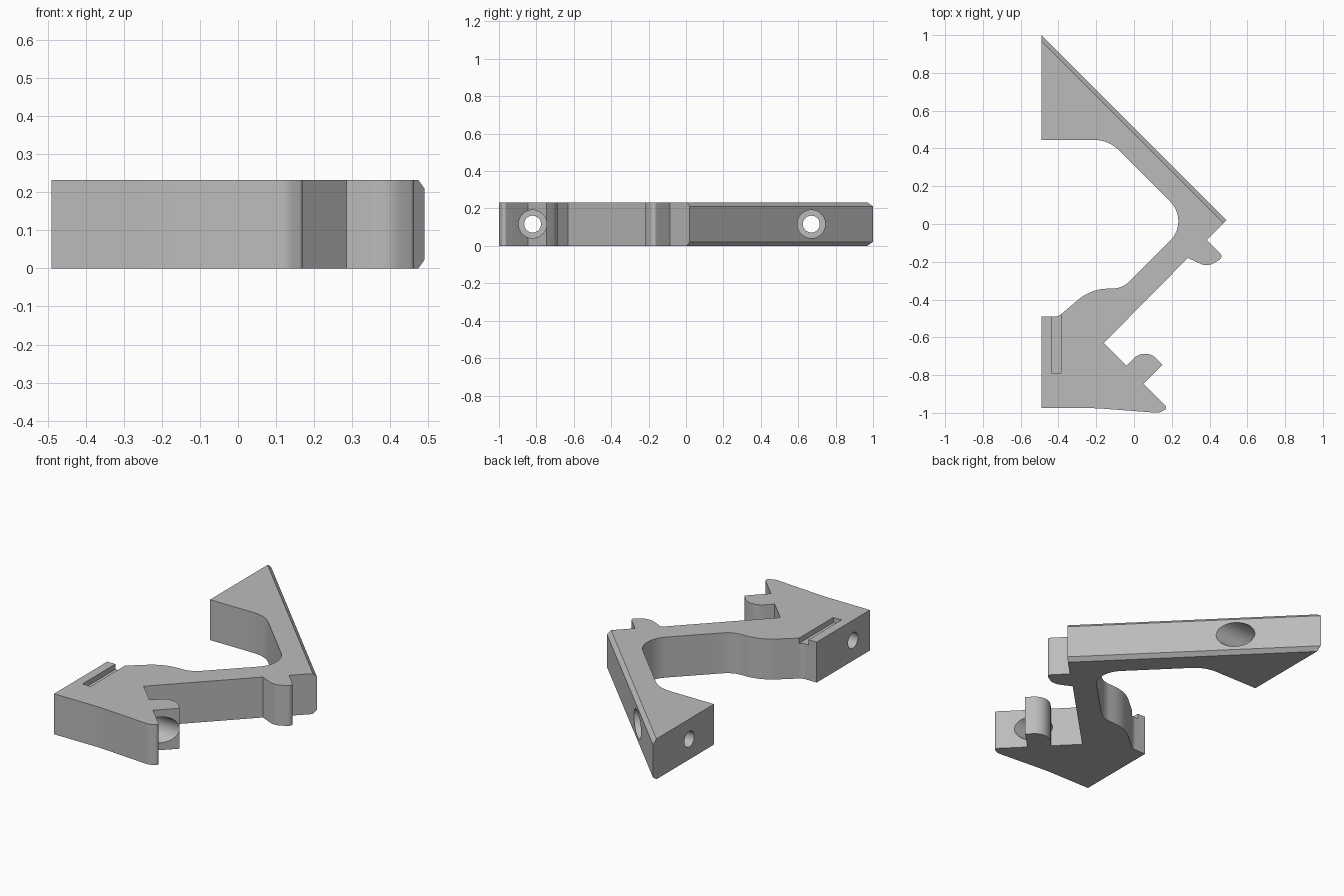
import bpy, bmesh, math
from mathutils import Vector, Matrix

if "Cube" in bpy.data.objects:
    bpy.data.objects.remove(bpy.data.objects["Cube"])

HEIGHT = 0.233
grey = bpy.data.materials.new("light_grey")
grey.use_nodes = True
grey.diffuse_color = (0.5, 0.5, 0.5, 1)
grey.node_tree.nodes["Principled BSDF"].inputs["Base Color"].default_value = (0.5, 0.5, 0.5, 1)


def rounded(points):
    """Replace each (x, y, radius) corner by an arc tangent to its sides."""
    out = []
    for i, (x, y, r) in enumerate(points):
        p = Vector((x, y))
        if r == 0:
            out.append(p)
            continue
        a = (Vector(points[i - 1][:2]) - p).normalized()
        b = (Vector(points[(i + 1) % len(points)][:2]) - p).normalized()
        half = a.angle(b) / 2
        centre = p + (a + b).normalized() * r / math.sin(half)
        start = p + a * r / math.tan(half) - centre
        end = p + b * r / math.tan(half) - centre
        sweep = start.angle_signed(end)
        for k in range(11):
            out.append(centre + Matrix.Rotation(-sweep * k / 10, 2) @ start)
    return out


def make_object(name, bm):
    bmesh.ops.recalc_face_normals(bm, faces=bm.faces)
    mesh = bpy.data.meshes.new(name)
    bm.to_mesh(mesh)
    bm.free()
    mesh.materials.append(grey)
    obj = bpy.data.objects.new(name, mesh)
    bpy.context.collection.objects.link(obj)
    return obj


# Outline seen from above: long sloped face, catches, jaw, inner cut-out
outline = rounded([
    (-0.49, 1, 0), (0.49, 0.02, 0), (0.385, -0.085, 0),
    (0.475, -0.175, 0.02), (0.39, -0.228, 0.08), (0.285, -0.18, 0),
    (-0.16, -0.63, 0), (-0.04, -0.75, 0), (0.06, -0.65, 0.085),
    (0.15, -0.745, 0), (0.05, -0.845, 0), (0.18, -0.975, 0.015),
    (0.13, -1.0, 0.05), (-0.2, -0.975, 1.0), (-0.49, -0.975, 0),
    (-0.49, -0.49, 0), (-0.4, -0.49, 0.06), (-0.23, -0.345, 0.25),
    (-0.06, -0.34, 0.13), (0.295, 0.015, 0.145), (-0.135, 0.445, 0.18),
    (-0.49, 0.445, 0)])

bm = bmesh.new()
base = bm.faces.new([bm.verts.new((p.x, p.y, 0)) for p in outline])
top = bmesh.ops.extrude_face_region(bm, geom=[base])["geom"]
bmesh.ops.translate(bm, vec=(0, 0, HEIGHT),
                    verts=[v for v in top if isinstance(v, bmesh.types.BMVert)])
# Chamfer the two long edges of the sloped face
long_edges = [e for e in bm.edges if e.calc_length() > 1.2]
bmesh.ops.bevel(bm, geom=long_edges, offset=0.022, offset_type='OFFSET',
                segments=1, affect='EDGES')
bracket = make_object("bracket", bm)


def cut(cutter):
    cutter.hide_render = True
    mod = bracket.modifiers.new("cut", 'BOOLEAN')
    mod.operation = 'DIFFERENCE'
    mod.solver = 'EXACT'
    mod.object = cutter
    bpy.ops.object.modifier_apply(modifier=mod.name)
    bpy.data.objects.remove(cutter)


def bore(name, y, radius, x0, x1):
    b = bmesh.new()
    place = Matrix.Translation(((x0 + x1) / 2, y, HEIGHT / 2)) @ Matrix.Rotation(math.pi / 2, 4, 'Y')
    bmesh.ops.create_cone(b, cap_ends=True, segments=40, radius1=radius,
                          radius2=radius, depth=x1 - x0, matrix=place)
    return make_object(name, b)


bpy.ops.object.select_all(action='DESELECT')
bracket.select_set(True)
bpy.context.view_layer.objects.active = bracket

# Screw holes with wide counterbores
for y in (-0.82, 0.67):
    cut(bore("screw_hole", y, 0.045, -0.6, 0.4))
    cut(bore("counterbore", y, 0.075, -0.32, 0.35))

# Shallow slot in the top, open at the inner end
b = bmesh.new()
bmesh.ops.create_cube(b, size=1, matrix=Matrix.Translation((-0.412, -0.615, HEIGHT))
                      @ Matrix.Diagonal((0.052, 0.35, 0.06, 1)))
cut(make_object("slot", b))

bpy.ops.object.shade_smooth_by_angle(angle=math.radians(30))
